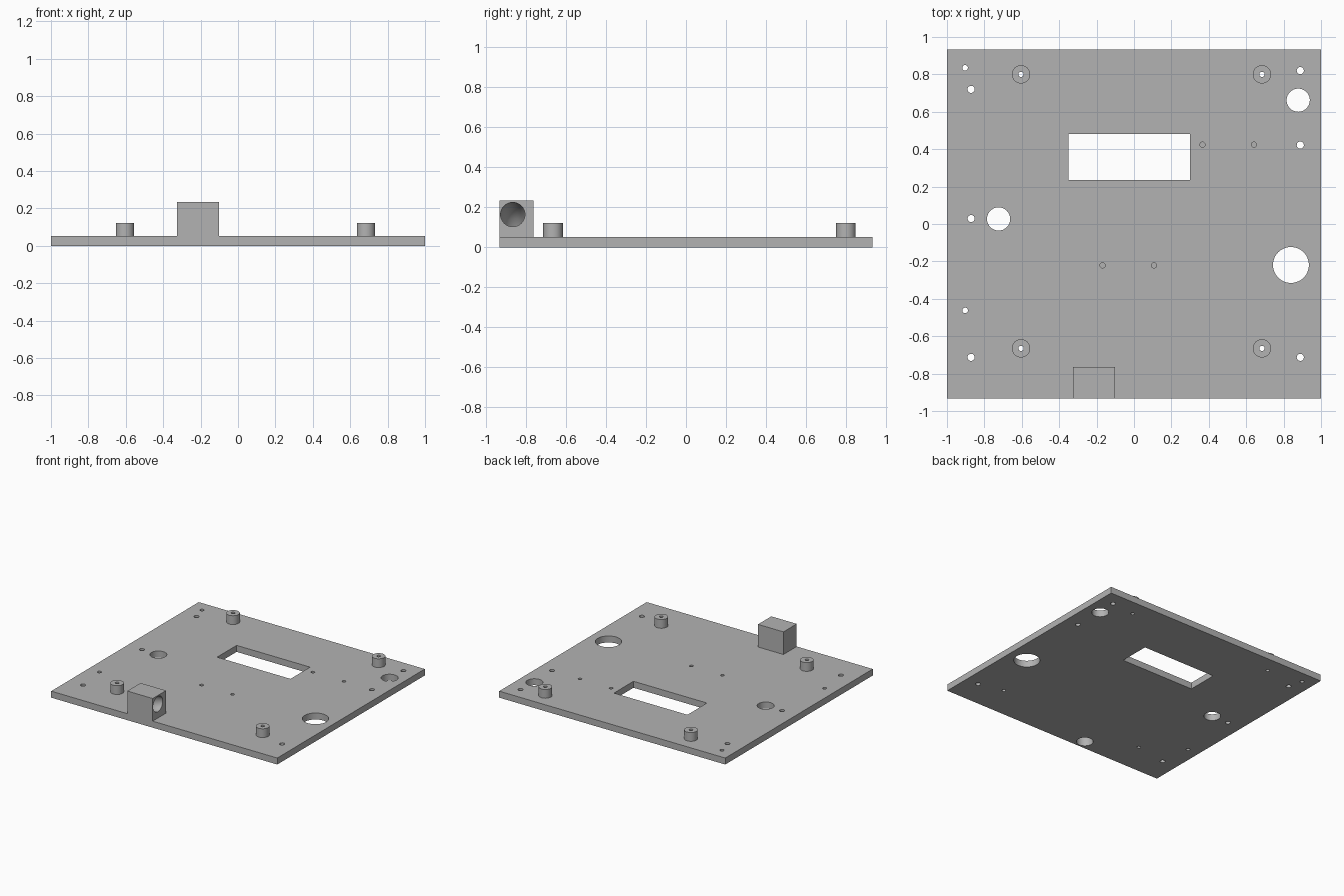
import bpy, bmesh, math
from mathutils import Matrix, Vector

if "Cube" in bpy.data.objects:
    bpy.data.objects.remove(bpy.data.objects["Cube"])

GREY = (0.45, 0.45, 0.45, 1)
mat = bpy.data.materials.new("plain grey")
mat.use_nodes = True
mat.diffuse_color = GREY
mat.node_tree.nodes["Principled BSDF"].inputs["Base Color"].default_value = GREY

TOP = 0.052     # upper face of the plate
EDGE = 0.932    # half depth of the plate


def finish(bm, name):
    bmesh.ops.recalc_face_normals(bm, faces=bm.faces)
    mesh = bpy.data.meshes.new(name)
    bm.to_mesh(mesh)
    bm.free()
    mesh.materials.append(mat)
    obj = bpy.data.objects.new(name, mesh)
    bpy.context.collection.objects.link(obj)
    return obj


def box(bm, low, high):
    low, high = Vector(low), Vector(high)
    place = Matrix.Translation((low + high) / 2) @ Matrix.Diagonal((high - low).to_4d())
    bmesh.ops.create_cube(bm, size=1, matrix=place)


def cylinder(bm, x, y, radius, z0, z1, sides=32):
    bmesh.ops.create_cone(bm, cap_ends=True, segments=sides, radius1=radius, radius2=radius,
                          depth=z1 - z0, matrix=Matrix.Translation((x, y, (z0 + z1) / 2)))


def elbow(bm, stations, radius, sides=32):
    # sweep a circle along stations of (x, y, z, downward angle)
    rings = []
    for x, y, z, angle in stations:
        a = math.radians(angle)
        up = Vector((-math.sin(a), 0, math.cos(a)))
        side = Vector((0, 1, 0))
        rings.append([bm.verts.new(Vector((x, y, z)) + radius * (
            side * math.cos(k * math.tau / sides) + up * math.sin(k * math.tau / sides)))
            for k in range(sides)])
    for a, b in zip(rings, rings[1:]):
        for k in range(sides):
            n = (k + 1) % sides
            bm.faces.new((a[k], a[n], b[n], b[k]))
    bm.faces.new(rings[0])
    bm.faces.new(rings[-1])


def boolean(obj, tool, operation):
    mod = obj.modifiers.new(operation.lower(), "BOOLEAN")
    mod.operation, mod.solver, mod.object = operation, "EXACT", tool
    bpy.ops.object.select_all(action="DESELECT")
    bpy.context.view_layer.objects.active = obj
    obj.select_set(True)
    bpy.ops.object.modifier_apply(modifier=mod.name)


def smooth(obj):
    bpy.ops.object.select_all(action="DESELECT")
    bpy.context.view_layer.objects.active = obj
    obj.select_set(True)
    bpy.ops.object.shade_smooth_by_angle(angle=math.radians(30))


# Base plate with the cable outlet block fused to its front edge
bm = bmesh.new()
box(bm, (-1, -EDGE, 0), (1, EDGE, TOP))
plate = finish(bm, "base_plate")
bm = bmesh.new()
box(bm, (-0.327, -EDGE, 0), (-0.102, -0.764, 0.233))
block = finish(bm, "outlet_block")
boolean(plate, block, "UNION")
bpy.data.objects.remove(block)

# Holes: window, large openings, screw holes, blind pilot holes, curved bore
posts = [(x, y) for x in (-0.604, 0.684) for y in (-0.665, 0.8)]
bm = bmesh.new()
box(bm, (-0.35, 0.235, -0.1), (0.3, 0.482, 0.1))
for x, y, r in ((0.878, 0.662, 0.062), (-0.724, 0.027, 0.062), (0.839, -0.219, 0.096)):
    cylinder(bm, x, y, r, -0.1, 0.1, 48)
for x, y in ((-0.871, 0.72), (-0.871, 0.029), (-0.871, -0.713),
             (0.889, 0.82), (0.889, 0.422), (0.889, -0.713)):
    cylinder(bm, x, y, 0.019, -0.1, 0.1)
for y in (0.835, -0.462):
    cylinder(bm, -0.903, y, 0.015, -0.1, 0.1)
for x, y in posts:
    cylinder(bm, x, y, 0.014, -0.1, 0.1)
for x, y in ((0.366, 0.424), (0.641, 0.424), (-0.168, -0.221), (0.107, -0.221)):
    cylinder(bm, x, y, 0.014, 0.015, 0.1)
elbow(bm, ((-0.08, -0.867, 0.165, 0), (-0.13, -0.866, 0.162, 10), (-0.18, -0.863, 0.145, 30),
           (-0.225, -0.86, 0.108, 55), (-0.248, -0.857, 0.05, 85), (-0.25, -0.857, -0.03, 90)), 0.061)
cutter = finish(bm, "hole_cutter")
cutter.hide_render = True
boolean(plate, cutter, "DIFFERENCE")
bpy.data.objects.remove(cutter)
smooth(plate)

# Four hollow standoffs
for i, (x, y) in enumerate(posts):
    bm = bmesh.new()
    cylinder(bm, x, y, 0.049, TOP, 0.122)
    post = finish(bm, f"standoff_{i + 1}")
    bm = bmesh.new()
    cylinder(bm, x, y, 0.014, 0, 0.2)
    cutter = finish(bm, "standoff_cutter")
    cutter.hide_render = True
    boolean(post, cutter, "DIFFERENCE")
    bpy.data.objects.remove(cutter)
    smooth(post)
